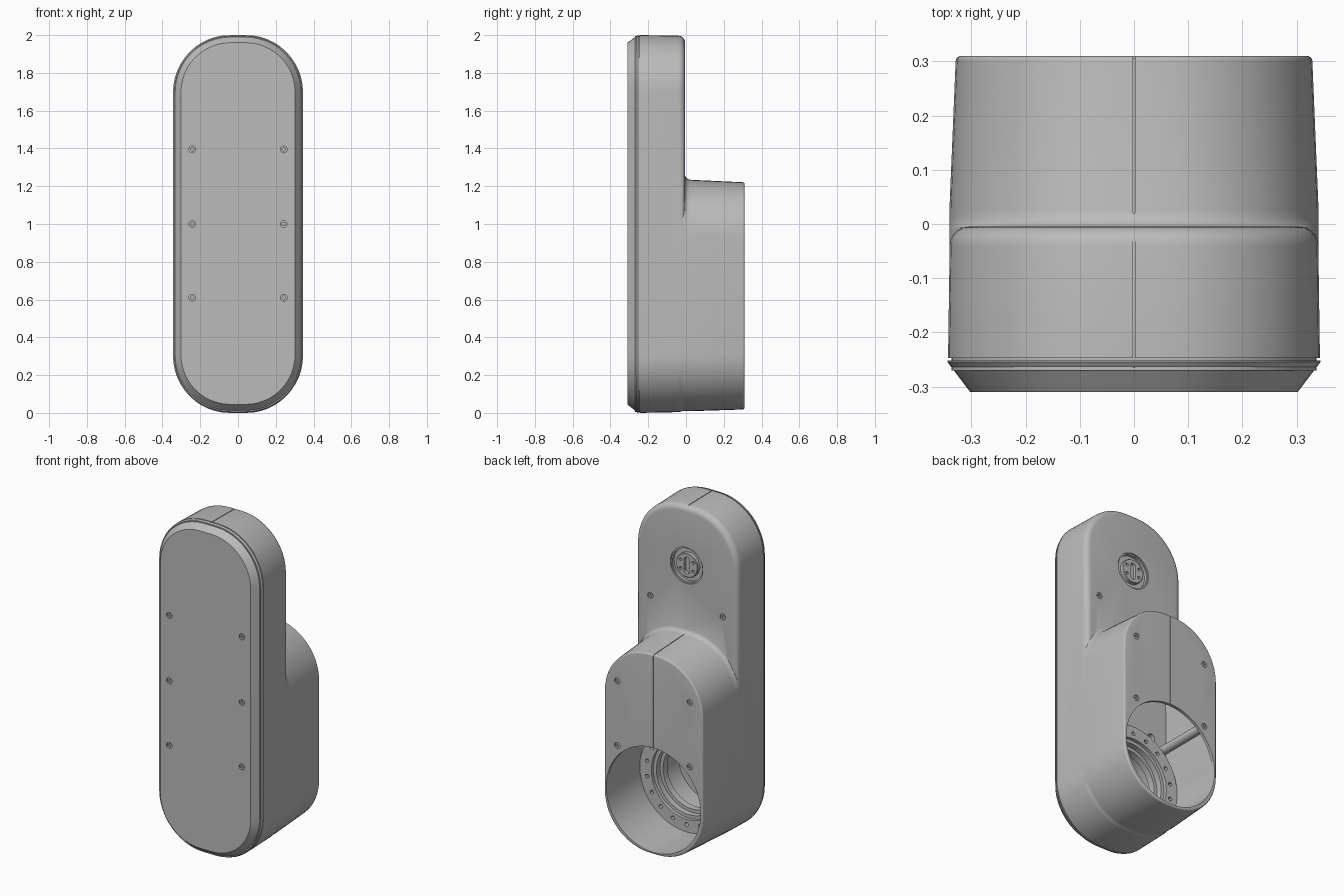
import bpy, bmesh
from math import sin, cos, pi, radians

cube = bpy.data.objects.get("Cube")
if cube:
    bpy.data.objects.remove(cube, do_unlink=True)

grey = bpy.data.materials.new("plain_grey")
grey.use_nodes = True
colour = (0.5, 0.5, 0.5, 1)
grey.diffuse_color = colour
grey.node_tree.nodes["Principled BSDF"].inputs["Base Color"].default_value = colour


def outline(y, hw, z0, z1, r, cx=0, n=12):
    """Rounded rectangle in the xz plane at depth y."""
    corners = ((cx + hw - r, z1 - r), (cx - hw + r, z1 - r),
               (cx - hw + r, z0 + r), (cx + hw - r, z0 + r))
    return [(x + r * cos(a), y, z + r * sin(a))
            for q, (x, z) in enumerate(corners)
            for a in [(q + k / n) * pi / 2 for k in range(n + 1)]]


def circle(y, r, x, z, n=24):
    return [(x + r * cos(2 * pi * k / n), y, z + r * sin(2 * pi * k / n)) for k in range(n)]


def loft(bm, rings, closed=False):
    """Skin a row of matching rings, capped at the ends or closed into a loop."""
    rows = [[bm.verts.new(p) for p in ring] for ring in rings]
    pairs = list(zip(rows, rows[1:]))
    if closed:
        pairs.append((rows[-1], rows[0]))
    else:
        bm.faces.new(rows[0])
        bm.faces.new(rows[-1])
    for a, b in pairs:
        for k in range(len(a)):
            j = (k + 1) % len(a)
            bm.faces.new((a[k], a[j], b[j], b[k]))


def make(name, *lofts, closed=False):
    bm = bmesh.new()
    for rings in lofts:
        loft(bm, rings, closed)
    bmesh.ops.recalc_face_normals(bm, faces=bm.faces)
    mesh = bpy.data.meshes.new(name)
    bm.to_mesh(mesh)
    bm.free()
    mesh.materials.append(grey)
    ob = bpy.data.objects.new(name, mesh)
    bpy.context.collection.objects.link(ob)
    return ob


def turned(profile, x, z, n=24):
    return [circle(y, r, x, z, n) for y, r in profile]


def box(x0, x1, y0, y1, z0, z1):
    return [[(x0, y, z0), (x1, y, z0), (x1, y, z1), (x0, y, z1)] for y in (y0, y1)]


def combine(ob, tool, operation):
    mod = ob.modifiers.new("cut", 'BOOLEAN')
    mod.operation, mod.object, mod.solver = operation, tool, 'EXACT'
    bpy.context.view_layer.objects.active = ob
    bpy.ops.object.modifier_apply(modifier=mod.name)
    bpy.data.objects.remove(tool, do_unlink=True)


def cut(ob, *lofts):
    combine(ob, make("cutter", *lofts), 'DIFFERENCE')


def fillet(y, hw, z0, z1, r, f, steps=5):
    """Rings that round over the back edge of a form ending at depth y."""
    rings = []
    for k in range(steps + 1):
        a = k / steps * pi / 2
        d = f * (1 - cos(a))
        rings.append(outline(y - f + f * sin(a), hw - d, z0 + d, z1 - d, r - d))
    return rings


# Tall slab with a rounded back edge and a stepped joint at the front
slab = [outline(-0.27, 0.337, 0.006, 1.994, 0.295), outline(-0.247, 0.337, 0.006, 1.994, 0.295),
        outline(-0.247, 0.343, 0, 2, 0.3)]
body = make("body", slab + fillet(-0.005, 0.34, 0.004, 1.997, 0.3, 0.035))

# Lower housing, flared where it meets the slab
flare = [outline(y, 0.3405, 0.009, z, 0.3)
         for y, z in ((-0.1, 1.26), (-0.006, 1.26), (0, 1.246), (0.01, 1.238), (0.025, 1.234))]
combine(body, make("housing", flare + fillet(0.31, 0.329, 0.018, 1.221, 0.3, 0.01)), 'UNION')

# Hollow inside, round back opening and passage through the flange
bore_z, bore_r, floor = 0.345, 0.315, -0.1
cut(body, [outline(y, 0.311, 0.045, 1.19, 0.29) for y in (floor, 0.292)])
cut(body, turned([(floor - 0.002, bore_r), (0.4, bore_r)], 0, bore_z, 96))
cut(body, turned([(-0.235, 0.215), (0, 0.215)], 0, bore_z, 64))
cut(body, [outline(y, 0.025, 0.62, 0.73, 0.025, cx=-0.207) for y in (-0.15, 0)])

# Screw holes: three pairs in front, one in the slab back, two in the housing back
screw_x, levels = 0.242, (1.395, 1.0, 0.61)


def screw_holes(y, side, heights):
    profile = [(y + side * 0.02, 0.018), (y - side * 0.008, 0.018),
               (y - side * 0.008, 0.009), (y - side * 0.016, 0.009)]
    return [turned(profile, s * screw_x, z, 20) for s in (1, -1) for z in heights]


cut(body, *screw_holes(-0.005, 1, levels[:1]))
cut(body, *screw_holes(0.31, 1, levels[1:]))

# Centre seam along the slab top, housing top and housing back
w = 0.002
cut(body, box(-w, w, -0.3, -0.015, 1.993, 2.1))
cut(body, box(-w, w, 0.02, 0.4, 1.215, 1.3))
cut(body, box(-w, w, 0.306, 0.4, 0.5, 1.3))

# Round recess for the lock on the slab back
lock_z = 1.64
cut(body, turned([(-0.03, 0.1), (-0.013, 0.1), (-0.013, 0.108), (0.05, 0.108)], 0, lock_z, 48))

# Front cover with a broad chamfer
cover = make("front_cover", [outline(-0.31, 0.302, 0.045, 1.96, 0.262),
                             outline(-0.255, 0.344, 0, 2, 0.302),
                             outline(-0.252, 0.344, 0, 2, 0.302)])
cut(cover, *screw_holes(-0.31, -1, levels))

# Bolt flange inside the opening
profile = [(-0.1, 0.312), (-0.005, 0.312), (-0.005, 0.235), (-0.025, 0.235),
           (-0.025, 0.215), (-0.06, 0.215), (-0.06, 0.195), (-0.1, 0.195)]
flange = make("bolt_flange", turned(profile, 0, bore_z, 96), closed=True)
bolts = [radians(10 + 20 * k) for k in range(18)]
cut(flange, *[turned([(-0.03, 0.012), (0.05, 0.012)], 0.267 * cos(a), bore_z + 0.267 * sin(a), 12)
              for a in bolts])

# Screw posts running through the housing
posts = make("screw_posts", *[turned([(floor - 0.005, 0.026), (0.296, 0.026)], s * screw_x, z)
                              for s in (1, -1) for z in levels[1:]])

# Lock face with an upright slot and four pin holes
lock = make("lock_face", turned([(-0.035, 0.072), (-0.01, 0.072), (-0.007, 0.069)], 0, lock_z, 48))
cut(lock, [outline(y, 0.018, lock_z - 0.05, lock_z + 0.05, 0.018) for y in (-0.026, 0.02)],
    *[turned([(-0.02, 0.009), (0.02, 0.009)], sx * 0.042, lock_z + sz * 0.026, 12)
      for sx in (1, -1) for sz in (1, -1)])

# Smooth shading with crisp edges
bpy.ops.object.select_all(action='DESELECT')
for ob in (body, cover, flange, posts, lock):
    ob.select_set(True)
    bpy.context.view_layer.objects.active = ob
bpy.ops.object.shade_smooth_by_angle(angle=radians(30))
